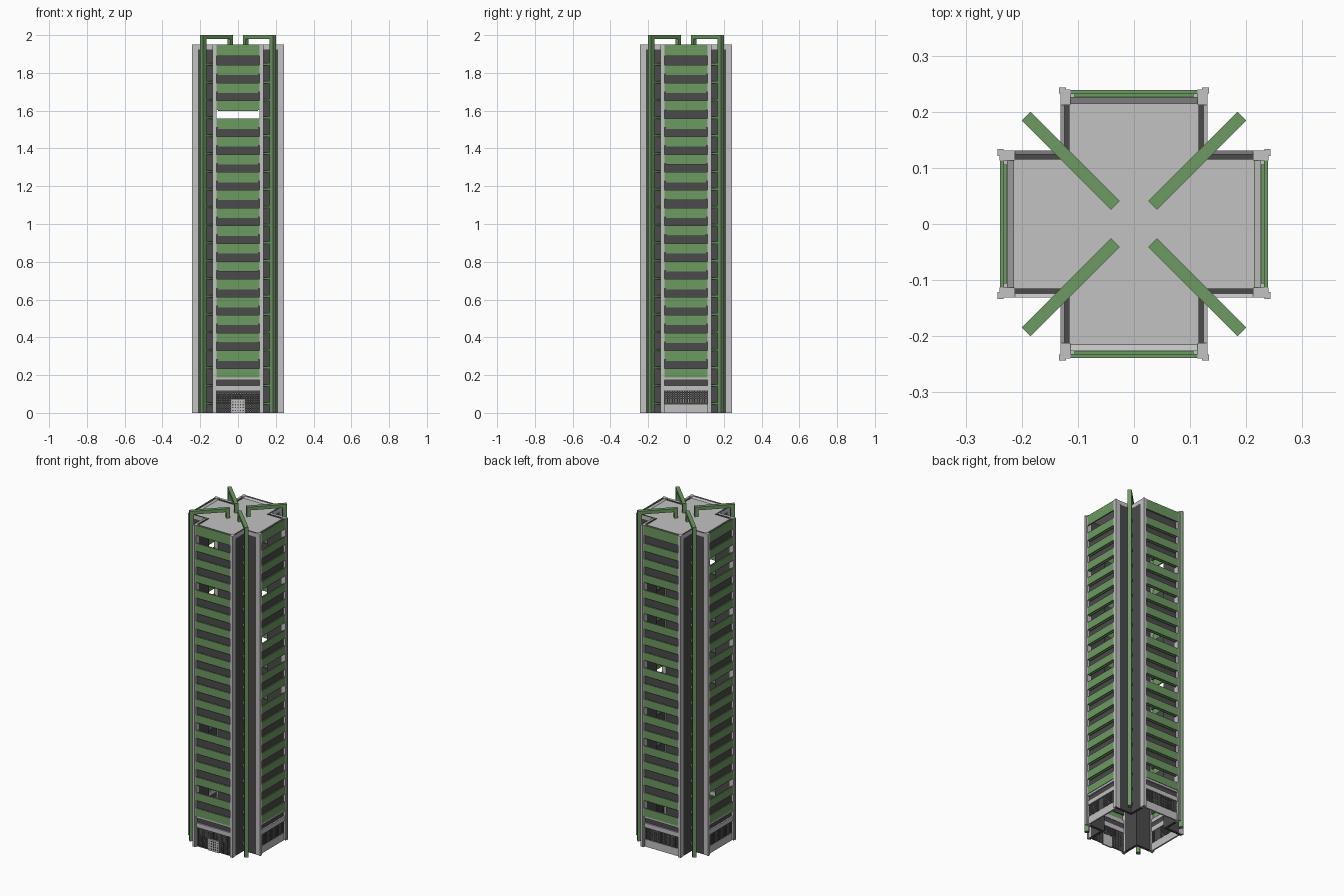
import bpy, bmesh, math
from mathutils import Matrix

if "Cube" in bpy.data.objects:
    bpy.data.objects.remove(bpy.data.objects["Cube"])


def material(name, col):
    m = bpy.data.materials.new(name)
    m.diffuse_color = (*col, 1)
    m.use_nodes = True
    m.node_tree.nodes["Principled BSDF"].inputs["Base Color"].default_value = m.diffuse_color
    return m


GREY = material("light grey concrete", (0.54, 0.54, 0.54))
DARK = material("dark grey cladding", (0.07, 0.07, 0.07))
GREEN = material("green trim", (0.15, 0.32, 0.12))

ALL = (0, 1, 2, 3)          # front, right, back, left
PITCH, ROW0 = 0.0945, 1.865  # storey height, centre of the top window row


def part(name, mat, boxes, sides=ALL, turn=0):
    """boxes: (x0, x1, y0, y1, z0, z1) laid out for the front, repeated on each side."""
    bm = bmesh.new()
    for s in sides:
        rot = Matrix.Rotation(math.radians(90 * s + turn), 4, 'Z')
        for x0, x1, y0, y1, z0, z1 in boxes:
            m = (rot @ Matrix.Translation(((x0 + x1) / 2, (y0 + y1) / 2, (z0 + z1) / 2))
                 @ Matrix.Diagonal((x1 - x0, y1 - y0, z1 - z0, 1)))
            bmesh.ops.create_cube(bm, size=1, matrix=m)
    me = bpy.data.meshes.new(name)
    bm.to_mesh(me)
    bm.free()
    me.materials.append(mat)
    ob = bpy.data.objects.new(name, me)
    bpy.context.collection.objects.link(ob)
    return ob


def both(x0, x1, *rest):
    """A box and its mirror image in x."""
    return [(x0, x1, *rest), (-x1, -x0, *rest)]


# Long dark side walls of the four wings
part("wing_side_walls", DARK, both(0.115, 0.13, -0.236, -0.115, 0, 1.945))

# Light corner columns at the wing ends, with a small flange
part("corner_columns", GREY,
     both(0.113, 0.131, -0.24, -0.212, 0, 1.95) + both(0.121, 0.134, -0.243, -0.233, 0, 1.95))

# Cross-shaped roof slab with a recessed field
def cross(a, b):
    return [(a, b), (a, a), (b, a), (b, -a), (a, -a), (a, -b),
            (-a, -b), (-a, -a), (-b, -a), (-b, a), (-a, a), (-a, b)]


bm = bmesh.new()
roof_face = bm.faces.new([bm.verts.new((x, y, 1.925)) for x, y in cross(0.131, 0.226)])
up = bmesh.ops.extrude_face_region(bm, geom=[roof_face])["geom"]
bmesh.ops.translate(bm, vec=(0, 0, 0.025), verts=[g for g in up if isinstance(g, bmesh.types.BMVert)])
top = max(bm.faces, key=lambda f: f.calc_center_median().z)
bmesh.ops.inset_region(bm, faces=[top], thickness=0.016)
bmesh.ops.translate(bm, vec=(0, 0, -0.008), verts=top.verts)
bmesh.ops.recalc_face_normals(bm, faces=bm.faces)
me = bpy.data.meshes.new("roof")
bm.to_mesh(me)
bm.free()
me.materials.append(GREY)
bpy.context.collection.objects.link(bpy.data.objects.new("roof", me))

# Green balcony bands between the window rows, two layers deep
bands = [(-0.115, 0.115, -0.239, -0.232, 1.889, 1.95), (-0.106, 0.106, -0.232, -0.225, 1.895, 1.945)]
for k in range(18):
    z = ROW0 - PITCH * (k + 0.5)
    bands.append((-0.115, 0.115, -0.239, -0.232, z - 0.024, z + 0.024))
    bands.append((-0.106, 0.106, -0.232, -0.225, z - 0.03, z + 0.02))
part("balcony_bands", GREEN, bands)

# Dark window rows; a few storeys on each side are left open
open_rows = [{0, 3, 12, 16}, {0, 3, 6, 8, 10}, {3, 5, 8, 11, 13, 17}, {1, 2, 5, 7, 9, 16}]
for s, label in enumerate(("front", "right", "back", "left")):
    part(label + "_windows", DARK,
         [(-0.115, 0.115, -0.225, -0.22, ROW0 - PITCH * k - 0.028, ROW0 - PITCH * k + 0.028)
          for k in range(18) if k not in open_rows[s]], sides=(s,))

# Base: light ledges with a dark strip window between them
part("base_ledges", GREY, [(-0.115, 0.115, -0.236, -0.22, 0.175, 0.198),
                           (-0.115, 0.115, -0.236, -0.22, 0.118, 0.145)])
part("base_strip_window", DARK, [(-0.115, 0.115, -0.227, -0.222, 0.145, 0.175)])


# Lobby glazing: fine dark lattice
def lattice(z0, z1, rows, x0=-0.115, x1=0.115, cols=26):
    out = []
    for i in range(cols + 1):
        x = x0 + (x1 - x0) * i / cols
        out.append((x - 0.003, x + 0.003, -0.229, -0.224, z0, z1))
    for j in range(rows + 1):
        z = z0 + (z1 - z0) * j / rows
        out.append((x0, x1, -0.2285, -0.2245, z - 0.0035, z + 0.0035))
    return out


part("side_lobby_lattice", DARK, lattice(0.048, 0.118, 7), sides=(1, 2, 3))
part("side_lobby_plinth", GREY, [(-0.115, 0.115, -0.231, -0.222, 0, 0.045)], sides=(1, 2, 3))
part("front_lobby_lattice", DARK, lattice(0.072, 0.118, 5) + lattice(0.004, 0.072, 7, -0.115, -0.035, 9)
     + lattice(0.004, 0.072, 7, 0.035, 0.115, 9), sides=(0,))

# Entrance door: light leaf with dark studs
part("entrance_door", GREY, [(-0.036, 0.036, -0.235, -0.226, 0, 0.07)], sides=(0,))
part("door_studs", DARK, [(x * 0.014 - 0.003, x * 0.014 + 0.003, -0.237, -0.234, z, z + 0.006)
                          for x in (-2, -1, 0, 1, 2) for z in (0.01, 0.025, 0.04, 0.055)], sides=(0,))

# Green diagonal frames in the inner corners: mast, roof beam, inner leg (x = radial direction)
part("diagonal_frames", GREEN, [(0.247, 0.272, -0.011, 0.011, 0, 2.0),
                                (0.047, 0.247, -0.011, 0.011, 1.98, 2.0),
                                (0.047, 0.067, -0.011, 0.011, 1.94, 1.98)], turn=45)

# Short ties from each mast back to the building at every storey
part("mast_ties", GREEN, [(0.18, 0.25, -0.008, 0.008, z - 0.006, z + 0.006)
                          for z in (0.05 + PITCH * i for i in range(20))], turn=45)
